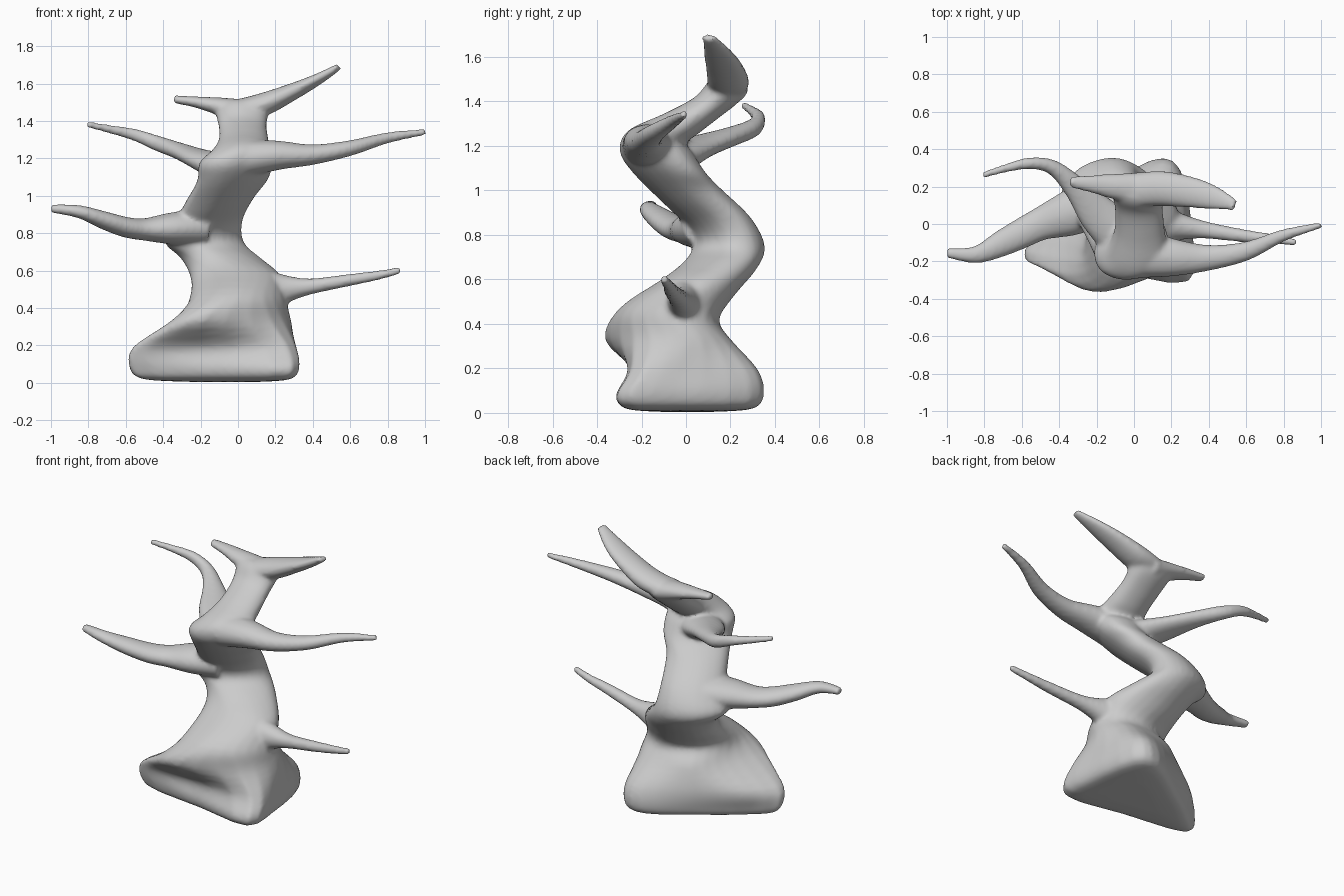
import bpy, bmesh, math
from mathutils import Vector

bm = bmesh.new()


def spline(pts, steps, closed=False):
    """Catmull-Rom through vectors."""
    n, out = len(pts), []
    for i in range(n if closed else n - 1):
        if closed:
            a, b, c, d = (pts[(i + k) % n] for k in (-1, 0, 1, 2))
        else:
            a, b, c, d = (pts[min(max(i + k, 0), n - 1)] for k in (-1, 0, 1, 2))
        for s in range(steps):
            t = s / steps
            out.append(0.5 * (2 * b + (c - a) * t + (2 * a - 5 * b + 4 * c - d) * t * t
                              + (3 * b - a - 3 * c + d) * t ** 3))
    if not closed:
        out.append(pts[-1].copy())
    return out


def loft(rings, along=4, around=3):
    """Smooth closed skin over rings with equal point counts."""
    rings = [spline(r, around, True) for r in rings]
    cols = [spline(list(col), along) for col in zip(*rings)]
    grid = [[bm.verts.new(p) for p in row] for row in zip(*cols)]
    n = len(grid[0])
    for r0, r1 in zip(grid, grid[1:]):
        for i in range(n):
            j = (i + 1) % n
            bm.faces.new((r0[i], r0[j], r1[j], r1[i]))
    bm.faces.new(grid[0][::-1])
    bm.faces.new(grid[-1])


def branch(stations):
    """Tapered limb; station = x, y, z, horizontal half width, vertical half width."""
    pts = [Vector(s[:3]) for s in stations]
    rings = []
    for i, s in enumerate(stations):
        t = (pts[min(i + 1, len(pts) - 1)] - pts[max(i - 1, 0)]).normalized()
        u = t.cross(Vector((0, 0, 1))).normalized()
        v = u.cross(t)
        rings.append([pts[i] + u * s[3] * math.cos(a) + v * s[4] * math.sin(a)
                      for a in (k * math.tau / 8 for k in range(8))])
    loft(rings)


# Three-lobed foot: footprints listed E, NE, N, NW, W, SW, S, SE
feet = [
    (0.08, [(.31, -.05), (.245, .29), (.09, .34), (-.2, .16), (-.45, -.02), (-.575, -.18), (-.12, -.255), (.29, -.31)]),
    (0.19, [(.30, -.02), (.24, .27), (.1, .32), (-.2, .17), (-.44, 0), (-.56, -.21), (-.2, -.235), (.265, -.25)]),
    (0.33, [(.285, 0), (.2, .17), (.05, .2), (-.15, .15), (-.28, -.02), (-.36, -.27), (-.19, -.365), (.18, -.235)]),
]
rings = [[Vector((-.03 + (x + .03) * f, y * f, z)) for x, y in feet[0][1]]
         for f, z in ((.4, 0.005), (.87, .02))]
rings += [[Vector((x, y, z)) for x, y in pts] for z, pts in feet]

# Zigzag trunk: centre x, half width, front skew to -x, front edge (y, z), back edge (y, z)
trunk = [
    (0.00, .255, .06, -.30, .47, .15, .42),
    (-.01, .245, 0, -.11, .60, .22, .53),
    (-.09, .215, .02, -.01, .68, .32, .65),
    (-.18, .205, .06, .03, .75, .355, .75),
    (-.16, .175, .06, .01, .83, .29, .88),
    (-.1, .175, .05, -.10, .94, .155, 1.01),
    (-.03, .18, .06, -.24, 1.08, .085, 1.085),
    (-.01, .195, .04, -.30, 1.18, .03, 1.17),
    (.02, .16, 0, -.26, 1.27, .00, 1.21),
    (.03, .135, 0, -.10, 1.345, .05, 1.25),
    (.025, .13, 0, .04, 1.42, .14, 1.32),
    (.02, .14, 0, .10, 1.49, .24, 1.40),
    (.01, .13, 0, .14, 1.515, .275, 1.47),
]
for cx, hx, sk, yf, zf, yb, zb in trunk:
    f, b = Vector((cx - sk, yf, zf)), Vector((cx + sk, yb, zb))
    rings.append([(f + b) / 2 + Vector((hx * math.cos(a), 0, 0)) + (b - f) / 2 * math.sin(a)
                  for a in (k * math.tau / 8 for k in range(8))])
loft(rings)

# Limbs and the two crown horns
branch([(.08, .0, .48, .11, .14), (.2, -.01, .495, .085, .1), (.29, -.02, .505, .062, .065), (.4, -.035, .517, .045, .042),
        (.6, -.065, .55, .035, .033), (.75, -.08, .575, .026, .026), (.87, -.1, .602, .02, .02)])
branch([(-.2, .12, .83, .14, .1), (-.36, .05, .825, .12, .085), (-.5, 0, .82, .09, .06), (-.6, -.05, .832, .082, .055),
        (-.72, -.11, .87, .07, .048), (-.85, -.165, .915, .047, .035), (-1.0, -.155, .932, .027, .024)])
branch([(-.08, -.05, 1.15, .13, .08), (-.2, .06, 1.195, .105, .055), (-.31, .19, 1.238, .067, .045), (-.43, .3, 1.28, .042, .042),
        (-.55, .325, 1.325, .033, .033), (-.68, .3, 1.355, .024, .024), (-.81, .26, 1.382, .018, .018)])
branch([(.05, -.16, 1.2, .13, .1), (.22, -.18, 1.217, .1, .078), (.4, -.18, 1.22, .07, .055), (.6, -.145, 1.255, .052, .042),
        (.8, -.06, 1.31, .033, .03), (1.005, -.005, 1.342, .018, .018)])
branch([(0, .18, 1.46, .09, .055), (.14, .19, 1.49, .095, .062), (.3, .17, 1.56, .085, .045), (.43, .14, 1.625, .065, .03),
        (.54, .1, 1.69, .032, .018)])
branch([(.05, .19, 1.45, .09, .065), (-.1, .2, 1.478, .07, .048), (-.23, .215, 1.502, .048, .03),
        (-.345, .225, 1.516, .03, .022)])

bmesh.ops.recalc_face_normals(bm, faces=bm.faces)
mesh = bpy.data.meshes.new("tree")
bm.to_mesh(mesh)
bm.free()
tree = bpy.data.objects.new("tree", mesh)
bpy.context.collection.objects.link(tree)

# Fuse the parts into one skin and soften the joints
remesh = tree.modifiers.new("fuse", 'REMESH')
remesh.mode = 'VOXEL'
remesh.voxel_size = 0.012
remesh.use_smooth_shade = True
soft = tree.modifiers.new("soften", 'SMOOTH')
soft.factor = 0.5
soft.iterations = 10
